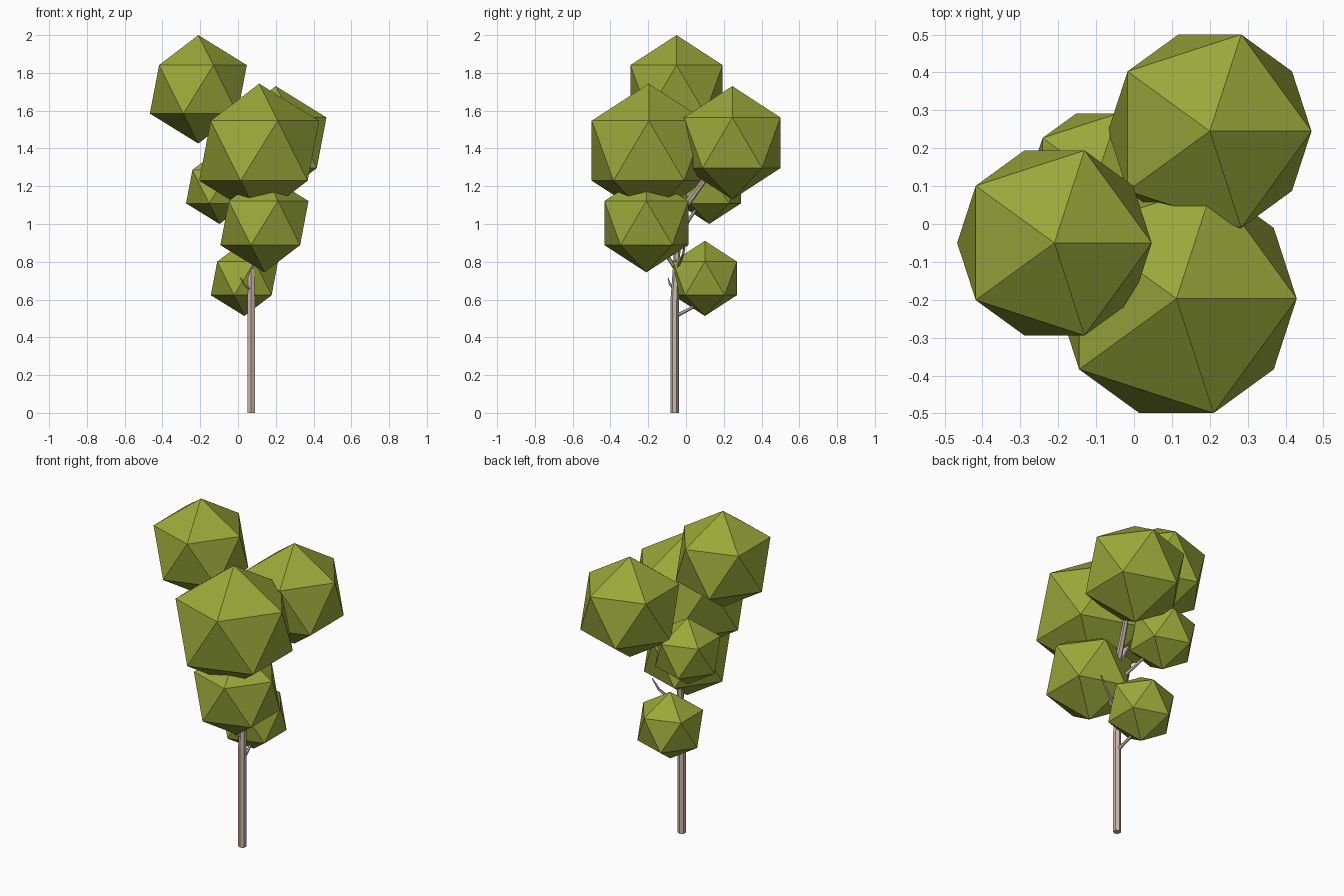
import bpy, bmesh
from mathutils import Vector, Matrix

if "Cube" in bpy.data.objects:
    bpy.data.objects.remove(bpy.data.objects["Cube"])


def material(name, rgb):
    m = bpy.data.materials.new(name)
    m.diffuse_color = (*rgb, 1)
    m.use_nodes = True
    m.node_tree.nodes["Principled BSDF"].inputs["Base Color"].default_value = m.diffuse_color
    return m


LEAF = material("leaf green", (0.33, 0.39, 0.042))
BARK = material("pale bark", (0.60, 0.48, 0.41))


def add_object(name, bm, mat):
    mesh = bpy.data.meshes.new(name)
    bm.to_mesh(mesh)
    bm.free()
    mesh.materials.append(mat)
    ob = bpy.data.objects.new(name, mesh)
    bpy.context.collection.objects.link(ob)


def clump(name, centre, radius):
    bm = bmesh.new()
    bmesh.ops.create_icosphere(bm, subdivisions=1, radius=radius,
                               matrix=Matrix.Translation(centre))
    add_object(name, bm, LEAF)


def limb(name, path, sides=6):
    """Tapered tube through (x, y, z, radius) points, capped at both ends."""
    bm = bmesh.new()
    pts = [Vector(p[:3]) for p in path]
    rings = []
    for i, p in enumerate(pts):
        d = (pts[min(i + 1, len(pts) - 1)] - pts[max(i - 1, 0)]).normalized()
        if i == 0 and p.z == 0:
            d = Vector((0, 0, 1))
        u = Vector((0, 1, 0))
        u = (u - d * u.dot(d)).normalized()
        turn = [Matrix.Rotation(6.2831853 * k / sides, 3, d) for k in range(sides)]
        rings.append([bm.verts.new(p + (t @ u) * path[i][3]) for t in turn])
    for a, b in zip(rings, rings[1:]):
        for k in range(sides):
            n = (k + 1) % sides
            bm.faces.new((a[k], a[n], b[n], b[k]))
    bm.faces.new(rings[0][::-1])
    bm.faces.new(rings[-1])
    add_object(name, bm, BARK)


# Foliage clumps
for name, centre, radius in [
    ("top_left_foliage", (-0.21, -0.05, 1.713), 0.287),
    ("back_right_foliage", (0.20, 0.245, 1.43), 0.30),
    ("front_foliage", (0.112, -0.197, 1.388), 0.355),
    ("lower_front_foliage", (0.14, -0.21, 1.005), 0.261),
    ("lowest_foliage", (0.034, 0.10, 0.712), 0.199),
    ("back_left_foliage", (-0.098, 0.123, 1.198), 0.198),
]:
    clump(name, centre, radius)

# Trunk
limb("trunk", [(0.07, -0.06, 0, 0.022), (0.07, -0.06, 0.60, 0.022),
               (0.07, -0.052, 0.76, 0.018), (0.075, -0.045, 0.90, 0.017),
               (0.08, -0.04, 1.06, 0.018)])

# Branches reaching into the foliage
limb("back_right_branch", [(0.08, -0.045, 1.04, 0.018), (0.11, 0.03, 1.14, 0.017),
                           (0.19, 0.22, 1.40, 0.010)])
limb("top_left_branch", [(0.08, -0.04, 1.04, 0.018), (-0.03, -0.045, 1.26, 0.017),
                         (-0.19, -0.05, 1.60, 0.010)])
limb("front_branch", [(0.08, -0.04, 1.03, 0.016), (0.11, -0.17, 1.30, 0.009)])
limb("lower_front_branch", [(0.07, -0.052, 0.76, 0.012), (0.13, -0.18, 0.95, 0.006)])
limb("lowest_branch", [(0.07, -0.06, 0.51, 0.011), (0.055, 0.03, 0.555, 0.008),
                       (0.035, 0.09, 0.66, 0.005)])
limb("back_left_branch", [(0.078, -0.045, 0.93, 0.012), (-0.08, 0.10, 1.15, 0.006)])

# Bare twigs
limb("right_twig", [(0.07, -0.055, 0.75, 0.010), (0.19, -0.015, 0.84, 0.007),
                    (0.228, -0.006, 0.90, 0.003)])
limb("front_twig", [(0.07, -0.06, 0.65, 0.008), (0.035, -0.085, 0.68, 0.006),
                    (0.012, -0.095, 0.715, 0.002)])
